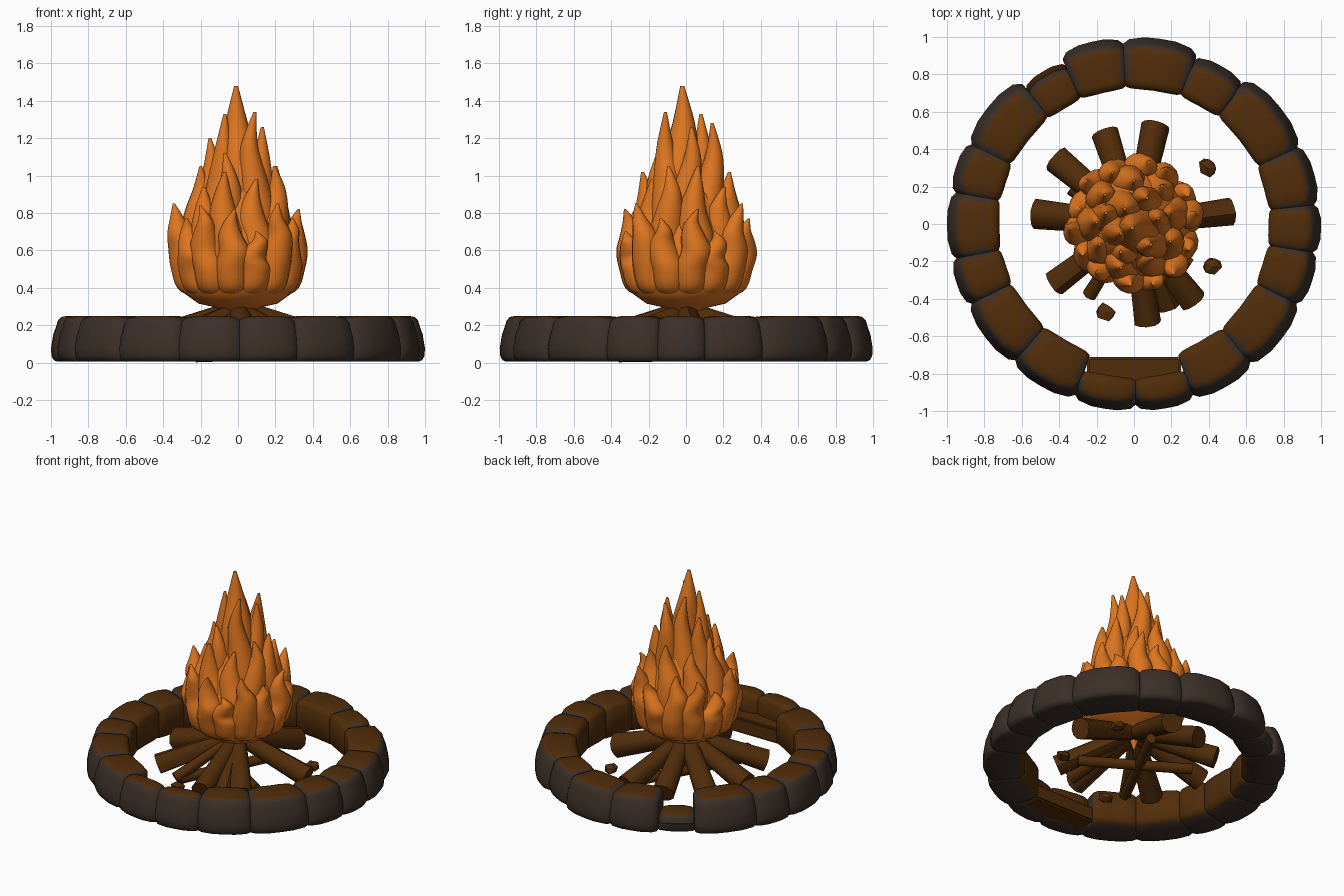
import bpy, bmesh, math, random
from mathutils import Vector

if "Cube" in bpy.data.objects:
    bpy.data.objects.remove(bpy.data.objects["Cube"])

random.seed(4)


def mat(name, rgb):
    m = bpy.data.materials.new(name)
    m.diffuse_color = (*rgb, 1)
    m.use_nodes = True
    m.node_tree.nodes["Principled BSDF"].inputs["Base Color"].default_value = m.diffuse_color
    return m


GREY = mat("sooty_stone", (0.045, 0.029, 0.021))
BROWN = mat("dark_brown", (0.082, 0.026, 0.003))
ORANGE = mat("flame_orange", (0.72, 0.178, 0.014))


def finish(bm, name, mats, angle=40):
    bmesh.ops.recalc_face_normals(bm, faces=bm.faces)
    me = bpy.data.meshes.new(name)
    bm.to_mesh(me)
    bm.free()
    for m in mats:
        me.materials.append(m)
    ob = bpy.data.objects.new(name, me)
    bpy.context.collection.objects.link(ob)
    bpy.ops.object.select_all(action='DESELECT')
    ob.select_set(True)
    bpy.context.view_layer.objects.active = ob
    bpy.ops.object.shade_smooth_by_angle(angle=math.radians(angle))
    return ob


def loft(bm, rings):
    """Join rings of points into a closed tube."""
    vs = [[bm.verts.new(p) for p in r] for r in rings]
    n = len(vs[0])
    for a, b in zip(vs, vs[1:]):
        for i in range(n):
            j = (i + 1) % n
            bm.faces.new((a[i], a[j], b[j], b[i]))
    bm.faces.new(vs[0][::-1])
    bm.faces.new(vs[-1])


def stone(i, a0, a1, r_in=0.72, r_out=1.0, top=0.25):
    """Pillowy curved block: grey outside, brown on the top and the fire side."""
    bm = bmesh.new()
    rings = []
    for k, t in enumerate((0, 0.1, 0.3, 0.5, 0.7, 0.9, 1)):
        end = (0.04, 0.012, 0, 0, 0, 0.012, 0.04)[k]
        a = math.radians(a0 - 0.5 + (a1 - a0 + 1) * t)
        c, s = math.cos(a), math.sin(a)
        ri, ro, hi = r_in + end * 0.5, r_out - end, top - end * 0.6
        sec = [(ri + 0.03, 0.005), (ri, 0.035), (ri, hi - 0.03), (ri + 0.02, hi - 0.005),
               (ri + 0.045, hi), (ro - 0.085, hi), (ro - 0.055, hi - 0.006),
               (ro - 0.037, hi - 0.025), (ro - 0.028, hi - 0.055), (ro - 0.012, hi * 0.6),
               (ro, 0.075), (ro - 0.003, 0.035), (ro - 0.015, 0.013), (ro - 0.035, 0.005)]
        rings.append([(r * c, r * s, z) for r, z in sec])
    loft(bm, rings)
    bmesh.ops.recalc_face_normals(bm, faces=bm.faces)
    caps = [e for f in bm.faces if len(f.verts) > 4 for e in f.edges]
    bmesh.ops.bevel(bm, geom=caps, offset=0.012, segments=2, profile=0.5,
                    affect='EDGES', clamp_overlap=True)
    bm.normal_update()
    for f in bm.faces:
        c = f.calc_center_median()
        inward = -f.normal.dot(Vector((c.x, c.y, 0)).normalized())
        f.material_index = int(f.normal.z > 0.92 or inward > 0.6
                               or (inward > 0.1 and f.normal.z > 0.4))
    finish(bm, f"ring_stone_{i}", [GREY, BROWN], 60)


# Ring of stones: boundary angles in degrees
cuts = [6, 25, 52, 70, 93.5, 113, 129, 154, 170, 191, 206, 229, 251,
        270.5, 289, 310, 334, 351, 366]
special = {2: dict(r_out=0.965), 5: dict(r_out=0.95, top=0.12),
           12: dict(r_in=0.82), 13: dict(r_in=0.82)}
for i, (a, b) in enumerate(zip(cuts, cuts[1:])):
    stone(i, a, b, **special.get(i, {}))

# Low broken ledge inside the front stones
bm = bmesh.new()
bmesh.ops.create_cube(bm, size=1)
for v in bm.verts:
    v.co = (v.co.x * 0.5, -0.79 + v.co.y * 0.16, 0.06 + v.co.z * 0.11)
bmesh.ops.bevel(bm, geom=bm.edges[:], offset=0.012, segments=2, affect='EDGES')
finish(bm, "front_inner_ledge", [BROWN])


def log(name, p, q, r0, r1, sides=11):
    bm = bmesh.new()
    p, q = Vector(p), Vector(q)
    d = (q - p).normalized()
    u = d.cross(Vector((0, 0, 1))).normalized()
    w = u.cross(d)
    wob = [random.uniform(0.9, 1.08) for _ in range(sides)]
    rings = []
    for k in range(5):
        t = k / 4
        r = r0 + (r1 - r0) * t
        rings.append([p.lerp(q, t) + (u * math.cos(2 * math.pi * j / sides)
                      + w * math.sin(2 * math.pi * j / sides)) * r * wob[j]
                      for j in range(sides)])
    loft(bm, rings)
    finish(bm, name, [BROWN], 50)


# Leaning logs: angle, outer distance, outer radius
leaning = [(78, 0.54, 0.078), (108, 0.51, 0.075), (140, 0.54, 0.076),
           (174, 0.53, 0.078), (217, 0.53, 0.074), (238, 0.45, 0.04),
           (278, 0.53, 0.078), (293, 0.48, 0.06), (308, 0.52, 0.074),
           (7, 0.52, 0.08)]
for i, (deg, d, r) in enumerate(leaning):
    a = math.radians(deg)
    c, s = math.cos(a), math.sin(a)
    log(f"leaning_log_{i}", (d * c, d * s, r + 0.01), (0.05 * c, 0.05 * s, 0.26), r, r * 0.75)
# Thin logs lying flat under the pile
log("floor_log_0", (-0.22, -0.36, 0.04), (0.12, 0.32, 0.05), 0.036, 0.035)
log("floor_log_1", (-0.34, 0.19, 0.04), (0.30, -0.22, 0.05), 0.036, 0.035)

# Loose coals
for i, (x, y) in enumerate([(0.39, 0.30), (0.42, -0.23), (-0.15, -0.47)]):
    bm = bmesh.new()
    bmesh.ops.create_icosphere(bm, subdivisions=1, radius=0.05)
    for v in bm.verts:
        v.co = v.co * random.uniform(0.8, 1.2)
        v.co = (v.co.x + x, v.co.y + y, v.co.z * 0.7 + 0.045)
    finish(bm, f"coal_{i}", [BROWN], 10)


def sample(pts, t):
    """Smooth curve through evenly spaced control values."""
    x = t * (len(pts) - 1)
    i = min(int(x), len(pts) - 2)
    g = lambda k: pts[max(0, min(len(pts) - 1, k))]
    a, b, c, d, f = g(i - 1), g(i), g(i + 1), g(i + 2), x - i
    return b + 0.5 * f * (c - a + f * (2 * a - 5 * b + 4 * c - d + f * (3 * (b - c) + d - a)))


def tongue(bm, ang, belly, tip, rad, phase, amp=0.022, slim=1.0):
    """Fat-bottomed wavy flame from the base to its tip point."""
    tip = Vector(tip)
    out = Vector((math.cos(ang), math.sin(ang), 0))
    side = Vector((-out.y, out.x, 0))
    z1, n, rows = tip.z, 14, 26
    flat = Vector((tip.x, tip.y, 0))
    ctrl = []
    for k, z in ((0.5, 0.33), (0.88, 0.385), (1, 0.5)):
        ctrl.append(out * belly * k + Vector((0, 0, z)))
    for k in (0.3, 0.55, 0.78, 1):
        p = (out * belly).lerp(flat, k ** 1.2)
        wave = math.sin(phase + k * 5.5) * amp * (1 if k < 1 else 0)
        ctrl.append(p + side * wave + out * wave * 0.4 + Vector((0, 0, 0.5 + (z1 - 0.5) * k)))
    width = [0.35, 0.85, 1.0, 0.95, 0.74 * slim, 0.43 * slim, 0.07]
    rings = []
    for j in range(rows + 1):
        t = j / rows
        c, r = sample(ctrl, t), max(0.004, sample(width, t) * rad)
        rings.append([c + (out * math.cos(2 * math.pi * m / n)
                      + side * math.sin(2 * math.pi * m / n)) * r for m in range(n)])
    loft(bm, rings)


def flame_ring(name, count, belly, tip_r, zs, rad, start):
    bm = bmesh.new()
    for i in range(count):
        a = start + 2 * math.pi * i / count
        b = a + random.uniform(-0.1, 0.1)
        r = tip_r + random.uniform(-0.03, 0.03)
        tip = (r * math.cos(b), r * math.sin(b), zs[i % len(zs)])
        tongue(bm, a, belly, tip, rad, random.uniform(0, 6.28))
    finish(bm, name, [ORANGE], 60)


# Flames in layers from outside to inside
flame_ring("outer_flames", 14, 0.272, 0.32, [0.82, 0.70, 0.85, 0.77, 0.84], 0.088, 0.1)
flame_ring("middle_flames", 9, 0.205, 0.225, [1.05, 0.94, 1.02, 0.98], 0.105, 0.25)
bm = bmesh.new()
for i, (x, y, z) in enumerate([(0.09, -0.11, 1.34), (-0.07, -0.05, 1.33), (0.07, 0.14, 1.28),
                               (-0.15, 0.06, 1.20), (-0.05, 0.08, 1.33), (0.13, 0.03, 1.26),
                               (-0.07, -0.15, 1.12)]):
    tongue(bm, math.atan2(y, x), 0.11, (x, y, z), 0.115, i * 1.7, 0.026, 0.95)
tongue(bm, 1.0, 0.01, (-0.01, -0.02, 1.48), 0.15, 2.0, 0.035)
finish(bm, "inner_flames", [ORANGE], 60)

# Rounded fire core, with a point hanging down between the logs
bm = bmesh.new()
prof = [(0.005, 0.15), (0.04, 0.25), (0.12, 0.295), (0.21, 0.315), (0.28, 0.365), (0.31, 0.43),
        (0.31, 0.53), (0.27, 0.68), (0.18, 0.9), (0.05, 1.05)]
loft(bm, [[(r * math.cos(k * math.pi / 16), r * math.sin(k * math.pi / 16), z)
           for k in range(32)] for r, z in prof])
finish(bm, "fire_core", [ORANGE], 60)
